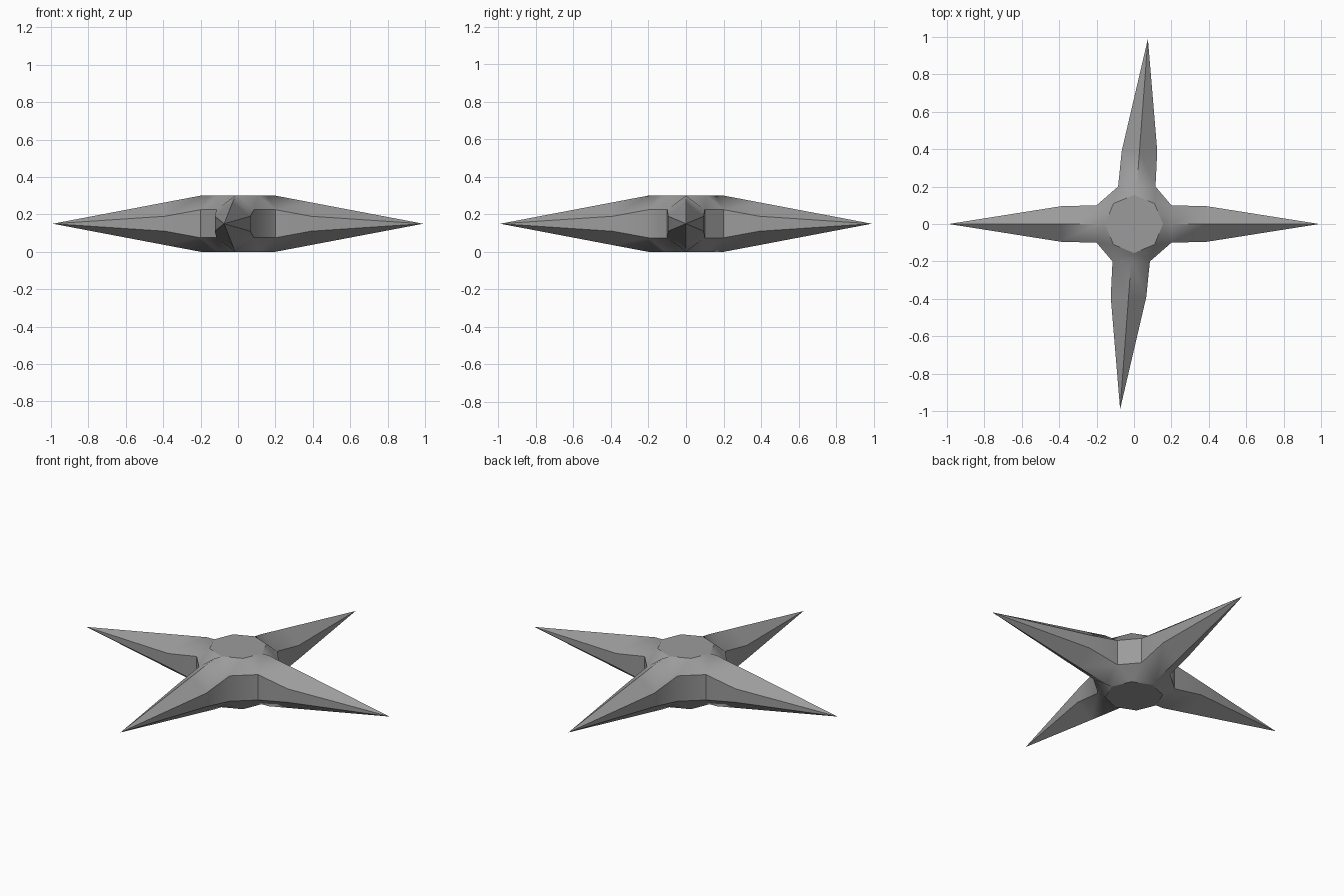
import bpy, bmesh
from math import cos, sin, pi, hypot, degrees
from mathutils import Matrix, Vector

if "Cube" in bpy.data.objects:
    bpy.data.objects.remove(bpy.data.objects["Cube"], do_unlink=True)

steel = bpy.data.materials.new("grey_steel")
steel.use_nodes = True
colour = (0.33, 0.33, 0.33, 1)
steel.diffuse_color = colour
steel.node_tree.nodes["Principled BSDF"].inputs["Base Color"].default_value = colour

MID = 0.15      # height of the middle plane
SKEW = 0.075    # sideways lean of the front and back spikes
CAP = 0.155     # radius of the flat hub caps

bm = bmesh.new()


def ring(arm, r, half_width, ridge, shoulder):
    """Six-sided section of one spike, starting at the upper ridge."""
    section = [(0, ridge), (half_width, shoulder), (half_width, -shoulder),
               (0, -ridge), (-half_width, -shoulder), (-half_width, shoulder)]
    turn = Matrix.Rotation(arm * pi / 2, 3, 'Z')
    verts = []
    for side, h in section:
        p = turn @ Vector((r, side, MID + h))
        if arm % 2:
            p.x += SKEW * p.y
        verts.append(bm.verts.new(p))
    return verts


# Four spikes: root, shoulder and point
roots = []
for arm in range(4):
    root = ring(arm, 0.2, 0.1, 0.15, 0.075)
    mid = ring(arm, 0.39, 0.095, 0.114, 0.04)
    turn = Matrix.Rotation(arm * pi / 2, 3, 'Z')
    tip = turn @ Vector((0.99, 0, MID))
    if arm % 2:
        tip.x += SKEW * tip.y
    point = bm.verts.new(tip / tip.xy.length * tip.xy.length)
    for i in range(6):
        j = (i + 1) % 6
        bm.faces.new((root[i], root[j], mid[j], mid[i]))
        bm.faces.new((mid[i], mid[j], point))
    roots.append(root)

# Hub: flat caps, sloping collar and chamfered corners
for z, ridge, left, right in ((2 * MID, 0, 1, 5), (0, 3, 2, 4)):
    cap = [bm.verts.new((CAP * cos(k * pi / 4), CAP * sin(k * pi / 4), z))
           for k in range(8)]
    bm.faces.new(cap)
    for arm in range(4):
        a, b = roots[arm], roots[(arm + 1) % 4]
        here, corner, before = cap[2 * arm], cap[2 * arm + 1], cap[2 * arm - 1]
        bm.faces.new((here, a[ridge], a[left], corner))
        bm.faces.new((here, before, a[right], a[ridge]))
        bm.faces.new((corner, a[left], b[right]))
for arm in range(4):
    a, b = roots[arm], roots[(arm + 1) % 4]
    bm.faces.new((a[1], a[2], b[4], b[5]))

bmesh.ops.recalc_face_normals(bm, faces=bm.faces)

# Smooth hub, with crisp cap rims, side lines and spike ridges
for f in bm.faces:
    f.smooth = True
for e in bm.edges:
    c = (e.verts[0].co + e.verts[1].co) / 2
    steep = degrees(e.calc_face_angle(0)) > 30
    on_cap = any(len(f.verts) == 8 for f in e.link_faces)
    level = abs(e.verts[0].co.z - e.verts[1].co.z) < 0.001
    side_line = level and abs(abs(c.z - MID) - 0.075) < 0.01
    e.smooth = not (on_cap or side_line or (steep and hypot(c.x, c.y) > 0.22))

mesh = bpy.data.meshes.new("four_point_star")
bm.to_mesh(mesh)
bm.free()
mesh.materials.append(steel)
star = bpy.data.objects.new("four_point_star", mesh)
bpy.context.collection.objects.link(star)
